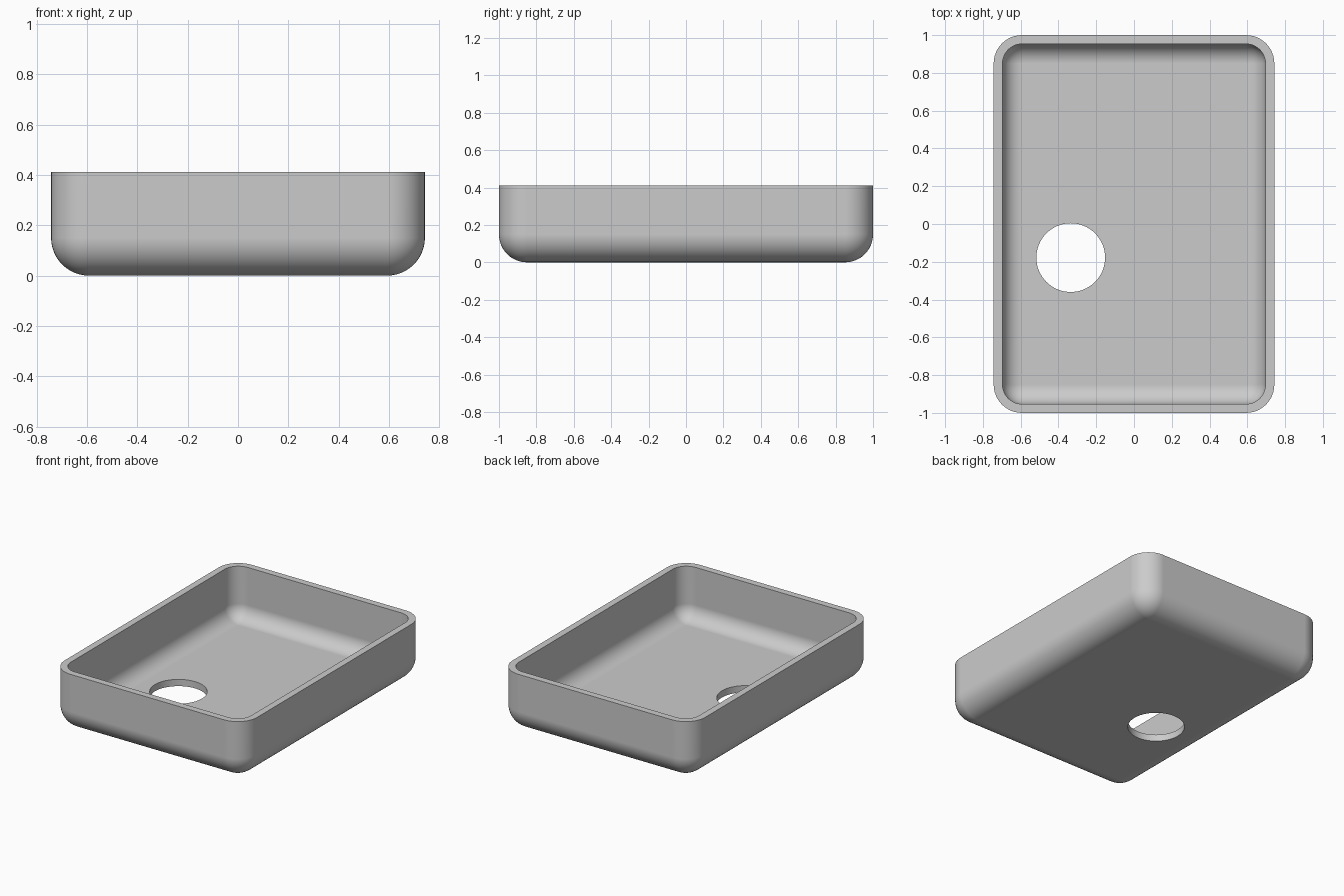
import bpy, bmesh
from math import sin, cos, pi

if "Cube" in bpy.data.objects:
    bpy.data.objects.remove(bpy.data.objects["Cube"], do_unlink=True)

HALF_X, HALF_Y, HEIGHT = 0.743, 1.0, 0.412
RADIUS, WALL, STEPS = 0.15, 0.047, 12


def rounded_ring(bm, inset, z):
    """Rounded rectangle of vertices, shrunk by inset."""
    r = RADIUS - inset
    verts = []
    for corner, (sx, sy) in enumerate([(1, 1), (-1, 1), (-1, -1), (1, -1)]):
        for i in range(STEPS + 1):
            a = (corner + i / STEPS) * pi / 2
            verts.append(bm.verts.new((sx * (HALF_X - RADIUS) + r * cos(a),
                                       sy * (HALF_Y - RADIUS) + r * sin(a), z)))
    return verts


def shell_rings(bm, thickness):
    """Rings from the flat floor, round the fillet, up to the rim."""
    r = RADIUS - thickness
    rings = []
    for i in range(STEPS + 1):
        t = i / STEPS * pi / 2
        rings.append(rounded_ring(bm, RADIUS - r * sin(t), RADIUS - r * cos(t)))
    rings.append(rounded_ring(bm, thickness, HEIGHT))
    return rings


# Basin: outer shell, rim and inner shell lofted as one closed solid
bm = bmesh.new()
rings = shell_rings(bm, 0)
rings += reversed(shell_rings(bm, WALL))
for low, high in zip(rings, rings[1:]):
    n = len(low)
    for i in range(n):
        j = (i + 1) % n
        bm.faces.new((low[i], low[j], high[j], high[i]))
bm.faces.new(list(reversed(rings[0])))
bm.faces.new(rings[-1])
bmesh.ops.remove_doubles(bm, verts=bm.verts[:], dist=1e-5)
bmesh.ops.recalc_face_normals(bm, faces=bm.faces[:])
mesh = bpy.data.meshes.new("basin")
bm.to_mesh(mesh)
bm.free()
basin = bpy.data.objects.new("basin", mesh)
bpy.context.collection.objects.link(basin)

grey = bpy.data.materials.new("grey")
grey.use_nodes = True
colour = (0.6, 0.6, 0.6, 1)
grey.diffuse_color = colour
grey.node_tree.nodes["Principled BSDF"].inputs["Base Color"].default_value = colour
mesh.materials.append(grey)

# Drain hole through the floor
bpy.ops.mesh.primitive_cylinder_add(vertices=64, radius=0.182, depth=0.2,
                                    location=(-0.335, -0.178, 0.02))
cutter = bpy.context.object
cutter.name = "drain_cutter"
cutter.hide_render = True
cutter.data.materials.append(grey)
cut = basin.modifiers.new("drain_hole", "BOOLEAN")
cut.operation = "DIFFERENCE"
cut.solver = "EXACT"
cut.object = cutter

bpy.ops.object.select_all(action="DESELECT")
basin.select_set(True)
bpy.context.view_layer.objects.active = basin
bpy.ops.object.modifier_apply(modifier=cut.name)
bpy.data.objects.remove(cutter, do_unlink=True)

# Smooth fillets, crisp rim and drain edges, flat walls
bpy.ops.object.shade_smooth_by_angle(angle=pi / 6)
weighted = basin.modifiers.new("flat_walls", "WEIGHTED_NORMAL")
weighted.keep_sharp = True
